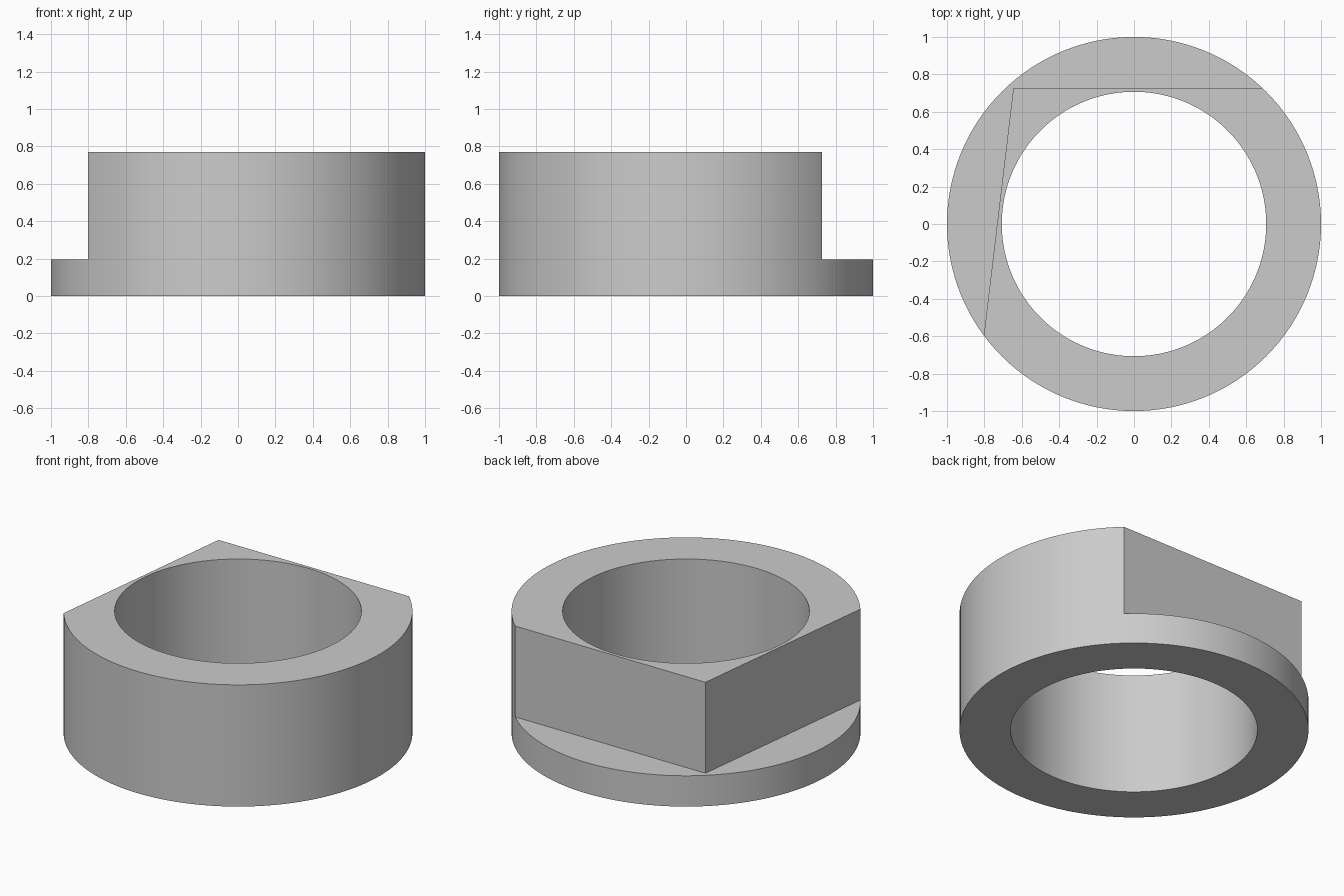
import bpy, bmesh, math

cube = bpy.data.objects.get("Cube")
if cube:
    bpy.data.objects.remove(cube, do_unlink=True)

SEGMENTS = 128
OUTER, INNER = 1.0, 0.707
HEIGHT, FLANGE = 0.77, 0.195

grey = bpy.data.materials.new("plain grey")
grey.use_nodes = True
colour = (0.6, 0.6, 0.6, 1)
grey.diffuse_color = colour
grey.node_tree.nodes["Principled BSDF"].inputs["Base Color"].default_value = colour


def make_object(name, bm):
    bmesh.ops.recalc_face_normals(bm, faces=bm.faces)
    mesh = bpy.data.meshes.new(name)
    bm.to_mesh(mesh)
    bm.free()
    mesh.materials.append(grey)
    obj = bpy.data.objects.new(name, mesh)
    bpy.context.collection.objects.link(obj)
    return obj


# Collar: a rectangular section spun round the z axis
bm = bmesh.new()
section = [(INNER, 0), (OUTER, 0), (OUTER, HEIGHT), (INNER, HEIGHT)]
verts = [bm.verts.new((r, 0, z)) for r, z in section]
edges = [bm.edges.new((verts[i], verts[(i + 1) % 4])) for i in range(4)]
bmesh.ops.spin(bm, geom=verts + edges, axis=(0, 0, 1), cent=(0, 0, 0),
               angle=math.tau, steps=SEGMENTS, use_merge=True)
bmesh.ops.remove_doubles(bm, verts=bm.verts, dist=0.0001)
collar = make_object("stepped_collar", bm)

# Cutter: removes the back and right sides above the flange, leaving two flats
bm = bmesh.new()
outline = [(-0.645, 0.727), (1.5, 0.727), (1.5, 1.5),
           (-1.5, 1.5), (-1.5, -0.99), (-0.85, -0.99)]
face = bm.faces.new([bm.verts.new((x, y, FLANGE)) for x, y in outline])
top = bmesh.ops.extrude_face_region(bm, geom=[face])["geom"]
bmesh.ops.translate(bm, vec=(0, 0, 1),
                    verts=[v for v in top if isinstance(v, bmesh.types.BMVert)])
cutter = make_object("flats_cutter", bm)
cutter.hide_render = True

# Cut the flats, then smooth the round walls
cut = collar.modifiers.new("flats", "BOOLEAN")
cut.operation = "DIFFERENCE"
cut.solver = "EXACT"
cut.object = cutter
bpy.ops.object.select_all(action="DESELECT")
bpy.context.view_layer.objects.active = collar
collar.select_set(True)
bpy.ops.object.modifier_apply(modifier=cut.name)
bpy.data.objects.remove(cutter, do_unlink=True)
bpy.ops.object.shade_smooth_by_angle(angle=math.radians(30))
